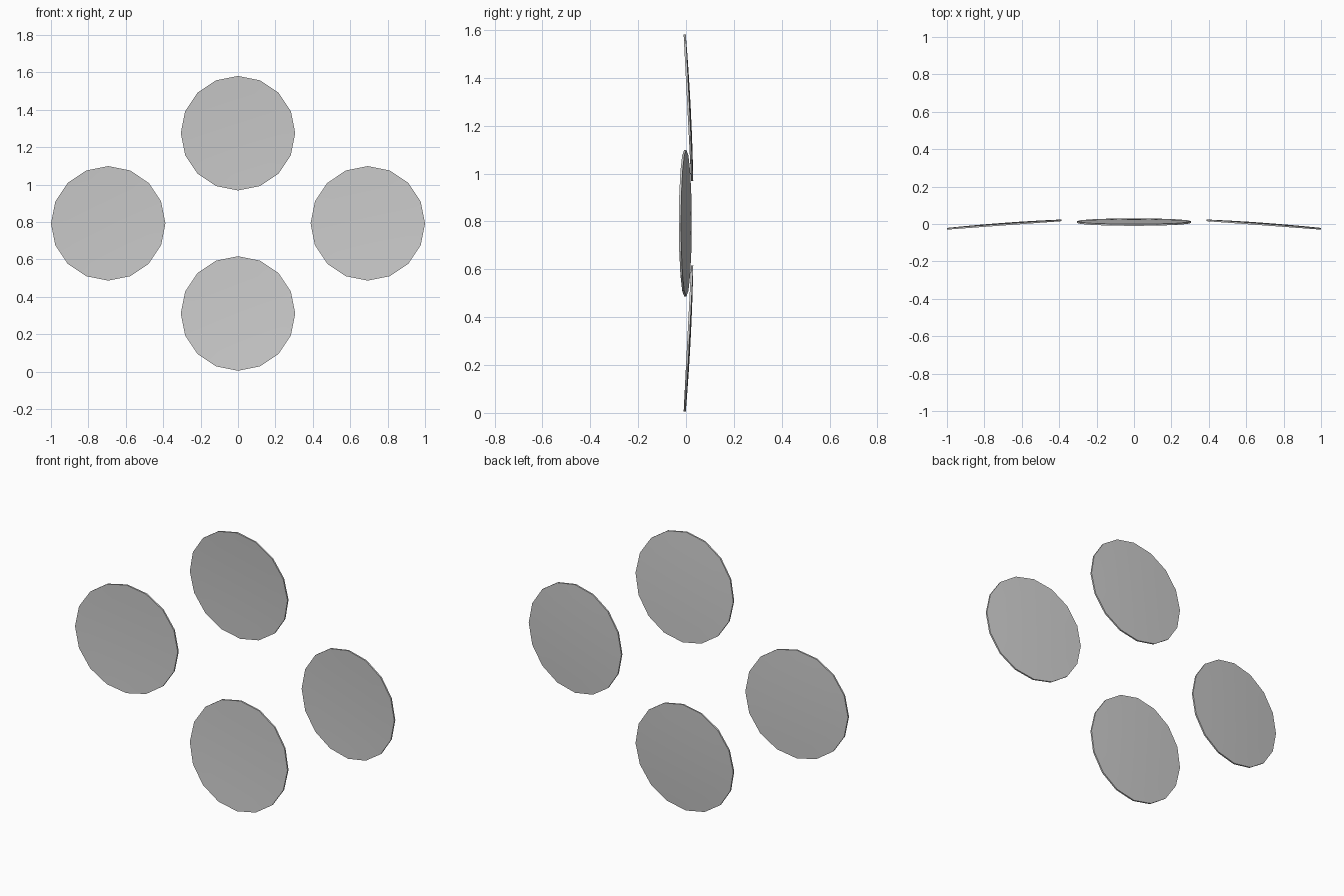
import bpy, bmesh, math

if "Cube" in bpy.data.objects:
    bpy.data.objects.remove(bpy.data.objects["Cube"])

SIDES, RADIUS, THICK = 16, 0.306, 0.009
MID_Z = 0.793


def dome_y(x, z):
    # shallow dome shared by all four plates, bulging towards +y
    return 0.032 - 0.053 * (x * x + (z - MID_Z) ** 2)


def curved_disc(name, cx, cz):
    bm = bmesh.new()

    def layer(offset):
        rings = []
        for f in (0.25, 0.5, 0.75, 1.0):
            ring = []
            for i in range(SIDES):
                a = 2 * math.pi * i / SIDES
                x = cx + RADIUS * f * math.cos(a)
                z = cz + RADIUS * f * math.sin(a)
                ring.append(bm.verts.new((x, dome_y(x, z) - offset, z)))
            rings.append(ring)
        centre = bm.verts.new((cx, dome_y(cx, cz) - offset, cz))
        for i in range(SIDES):
            j = (i + 1) % SIDES
            bm.faces.new((centre, rings[0][i], rings[0][j]))
            for a, b in zip(rings, rings[1:]):
                bm.faces.new((a[i], b[i], b[j], a[j]))
        return rings[-1]

    # back and front skins joined by a thin rim
    back, front = layer(0), layer(THICK)
    for i in range(SIDES):
        j = (i + 1) % SIDES
        bm.faces.new((back[i], front[i], front[j], back[j]))
    bmesh.ops.recalc_face_normals(bm, faces=bm.faces)

    mesh = bpy.data.meshes.new(name)
    bm.to_mesh(mesh)
    bm.free()
    obj = bpy.data.objects.new(name, mesh)
    bpy.context.collection.objects.link(obj)
    bpy.ops.object.select_all(action='DESELECT')
    obj.select_set(True)
    bpy.context.view_layer.objects.active = obj
    bpy.ops.object.shade_smooth_by_angle(angle=math.radians(20))


# four discs in a diamond
for name, x, z in (("top_disc", 0, MID_Z + 0.482),
                   ("bottom_disc", 0, MID_Z - 0.482),
                   ("left_disc", -0.694, MID_Z),
                   ("right_disc", 0.694, MID_Z)):
    curved_disc(name, x, z)
